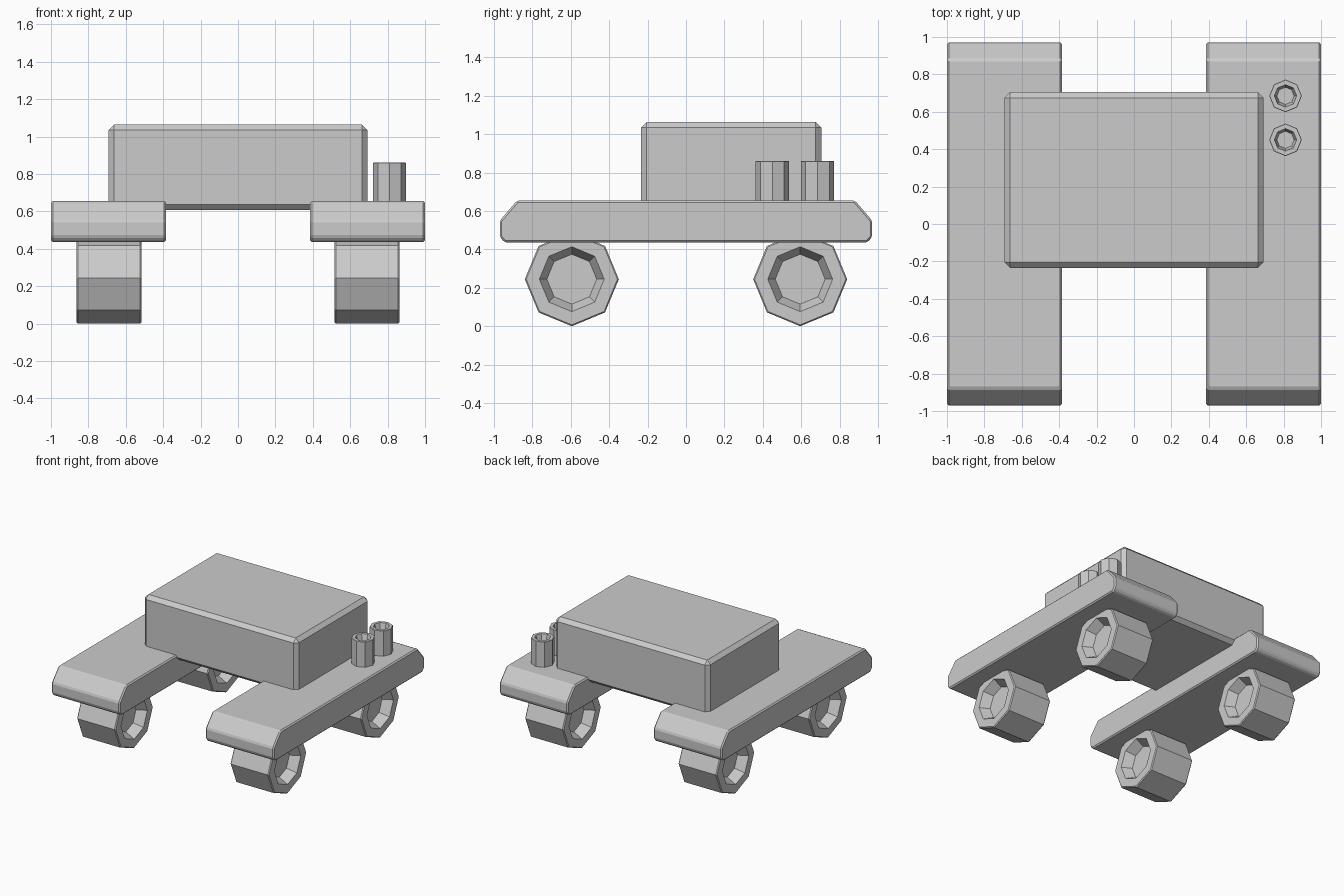
import bpy, bmesh
from math import sin, cos, tau, pi
from mathutils import Matrix

if "Cube" in bpy.data.objects:
    bpy.data.objects.remove(bpy.data.objects["Cube"])


def finish(name, bm, matrix=Matrix.Identity(4), bevel=0.0):
    bmesh.ops.transform(bm, matrix=matrix, verts=bm.verts)
    bmesh.ops.recalc_face_normals(bm, faces=bm.faces)
    mesh = bpy.data.meshes.new(name)
    bm.to_mesh(mesh)
    bm.free()
    ob = bpy.data.objects.new(name, mesh)
    bpy.context.collection.objects.link(ob)
    if bevel:
        mod = ob.modifiers.new("Chamfer", 'BEVEL')
        mod.width = bevel
        mod.segments = 1
        mod.limit_method = 'ANGLE'
    return ob


def hub(name, radius, half, depth, matrix):
    """Eight-sided drum along z with a tapered recess in both ends."""
    edge = radius * 0.03
    top = [(radius * 0.53, half - depth), (radius * 0.69, half),
           (radius - edge, half), (radius, half - edge)]
    profile = top + [(r, -z) for r, z in reversed(top)]
    bm = bmesh.new()
    rings = [[bm.verts.new((r * cos(tau * i / 8), r * sin(tau * i / 8), z))
              for i in range(8)] for r, z in profile]
    for a, b in zip(rings, rings[1:]):
        for i in range(8):
            j = (i + 1) % 8
            bm.faces.new((a[i], a[j], b[j], b[i]))
    bm.faces.new(rings[0])
    bm.faces.new(rings[-1])
    return finish(name, bm, matrix)


# Side rails: chamfered profile in y-z, extruded along x
half_profile = [(0.945, 0.436), (0.97, 0.465), (0.97, 0.55), (0.88, 0.655)]
profile = half_profile + [(-y, z) for y, z in reversed(half_profile)]
for side, label in ((-1, "left"), (1, "right")):
    bm = bmesh.new()
    face = bm.faces.new([bm.verts.new((side * 0.385, y, z)) for y, z in profile])
    ext = bmesh.ops.extrude_face_region(bm, geom=[face])
    bmesh.ops.translate(bm, vec=(side * 0.615, 0, 0),
                        verts=[v for v in ext["geom"] if isinstance(v, bmesh.types.BMVert)])
    finish(label + "_rail", bm, bevel=0.01)

    # Wheels under each rail
    for y, end in ((-0.595, "front"), (0.595, "back")):
        place = Matrix.Translation((side * 0.69, y, 0.245)) @ Matrix.Rotation(pi / 2, 4, 'Y')
        hub(f"{end}_{label}_wheel", 0.245, 0.173, 0.075, place)

# Main body block
bm = bmesh.new()
bmesh.ops.create_cube(bm, size=1)
finish("body", bm, Matrix.Translation((0, 0.235, 0.836))
       @ Matrix.Diagonal((1.385, 0.94, 0.457, 1)), bevel=0.03)

# Exhaust pipes on the right rail
for i, y in enumerate((0.45, 0.685)):
    hub(f"exhaust_pipe_{i + 1}", 0.087, 0.14, 0.05, Matrix.Translation((0.81, y, 0.722)))
